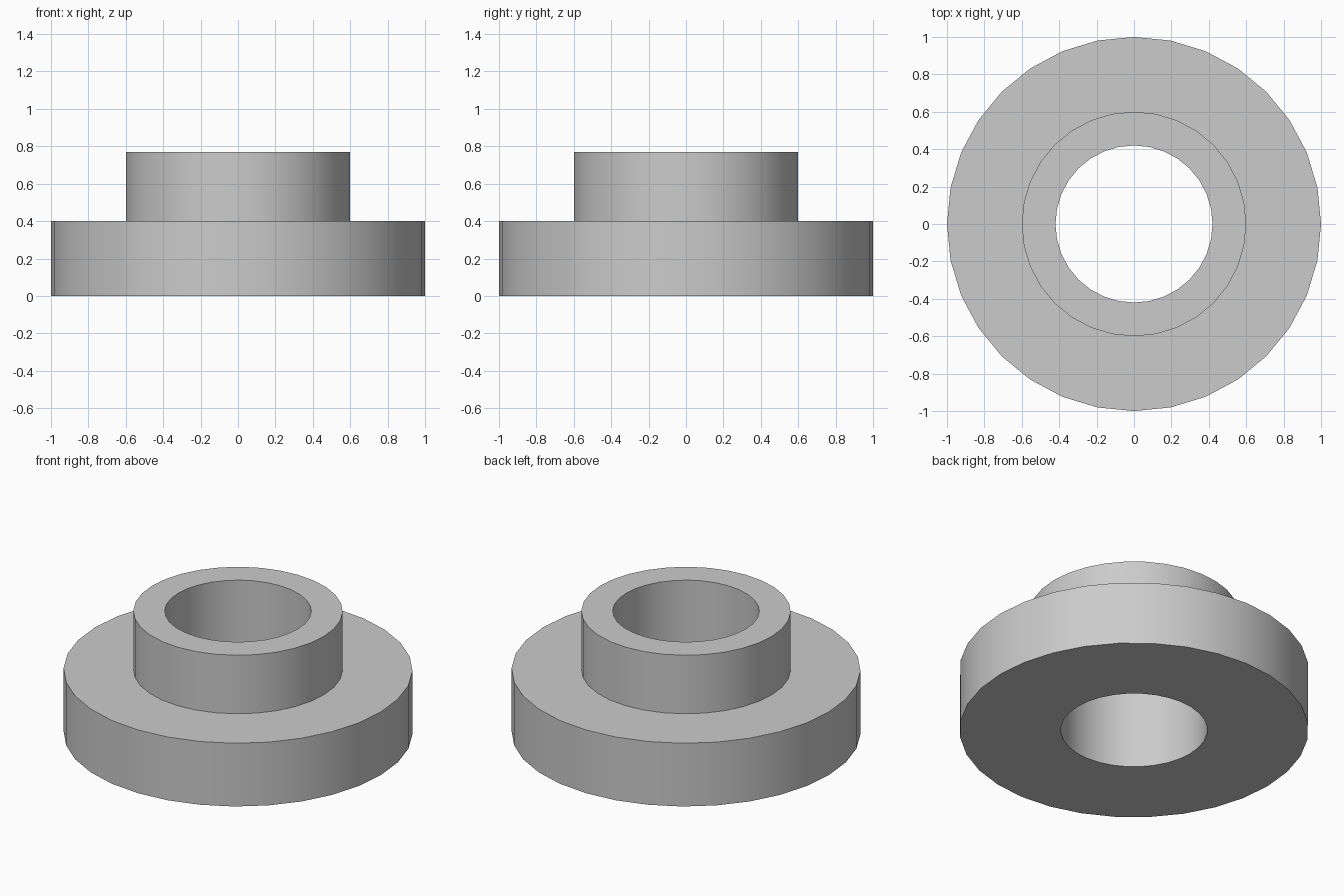
import bpy
import bmesh
import math

cube = bpy.data.objects.get("Cube")
if cube:
    bpy.data.objects.remove(cube, do_unlink=True)

SIDES = 32
HOLE, COLLAR, FLANGE = 0.42, 0.6, 1.0
FLANGE_TOP, COLLAR_TOP = 0.4, 0.77

# Plain grey for the whole bushing
grey = bpy.data.materials.new("grey")
grey.use_nodes = True
grey.diffuse_color = (0.6, 0.6, 0.6, 1)
grey.node_tree.nodes["Principled BSDF"].inputs["Base Color"].default_value = grey.diffuse_color

# Stepped cross-section, turned around the vertical axis
profile = [(HOLE, 0), (FLANGE, 0), (FLANGE, FLANGE_TOP),
           (COLLAR, FLANGE_TOP), (COLLAR, COLLAR_TOP), (HOLE, COLLAR_TOP)]
bm = bmesh.new()
verts = [bm.verts.new((r, 0, z)) for r, z in profile]
edges = [bm.edges.new((a, b)) for a, b in zip(verts, verts[1:] + verts[:1])]
bmesh.ops.spin(bm, geom=verts + edges, cent=(0, 0, 0), axis=(0, 0, 1),
               angle=math.tau, steps=SIDES, use_merge=True)
bmesh.ops.remove_doubles(bm, verts=bm.verts, dist=0.0001)
bmesh.ops.recalc_face_normals(bm, faces=bm.faces)

mesh = bpy.data.meshes.new("flanged_bushing")
bm.to_mesh(mesh)
bm.free()
mesh.materials.append(grey)
bushing = bpy.data.objects.new("flanged_bushing", mesh)
bpy.context.collection.objects.link(bushing)

# Smooth round walls with crisp rims
bpy.ops.object.select_all(action="DESELECT")
bushing.select_set(True)
bpy.context.view_layer.objects.active = bushing
bpy.ops.object.shade_smooth_by_angle(angle=math.radians(30))
